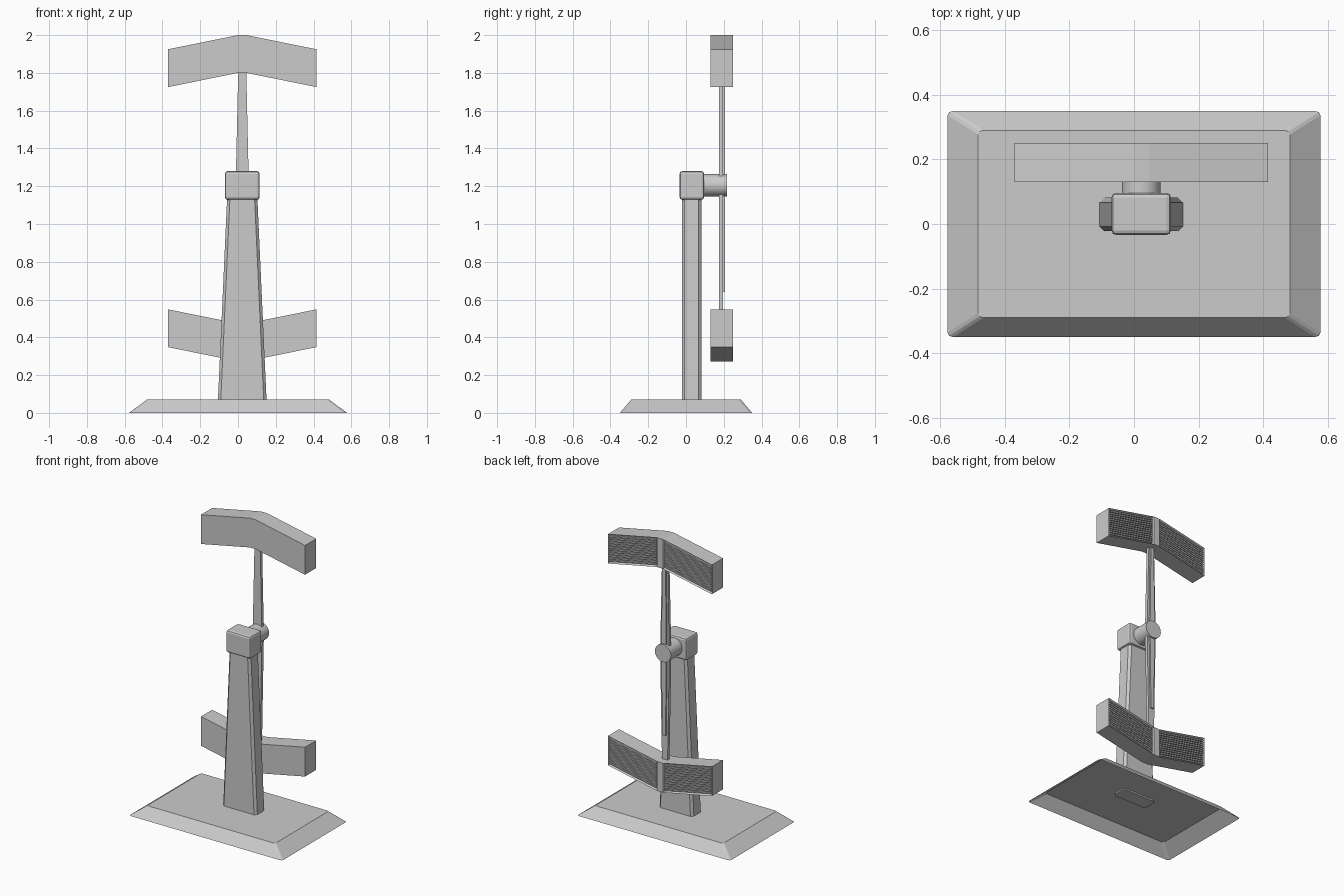
import bpy, bmesh, math
from mathutils import Vector

if "Cube" in bpy.data.objects:
    bpy.data.objects.remove(bpy.data.objects["Cube"])

CX = 0.0225       # centre line of the upright parts
ZC = 1.1365       # mirror height of the two pads


def finish(bm, name):
    bmesh.ops.recalc_face_normals(bm, faces=bm.faces[:])
    me = bpy.data.meshes.new(name)
    bm.to_mesh(me)
    bm.free()
    ob = bpy.data.objects.new(name, me)
    bpy.context.collection.objects.link(ob)
    return ob


def add_taper(bm, c0, h0, z0, c1, h1, z1):
    """Box whose lower and upper rectangles may differ (centre, half size, height)."""
    rings = []
    for c, h, z in ((c0, h0, z0), (c1, h1, z1)):
        rings.append([bm.verts.new((c[0] + sx * h[0], c[1] + sy * h[1], z))
                      for sx, sy in ((-1, -1), (1, -1), (1, 1), (-1, 1))])
    lo, hi = rings
    bottom = bm.faces.new(lo[::-1])
    bm.faces.new(hi)
    for i in range(4):
        j = (i + 1) % 4
        bm.faces.new((lo[i], lo[j], hi[j], hi[i]))
    return bottom


def bevel(bm, width, only_upright=False, segments=1):
    edges = [e for e in bm.edges if not e.is_boundary and
             (not only_upright or abs(e.verts[0].co.z - e.verts[1].co.z) > 0.01)]
    bmesh.ops.bevel(bm, geom=edges, offset=width, segments=segments,
                    profile=0.5, affect='EDGES')


# Base: sloped tray, hollow underneath
bm = bmesh.new()
under = add_taper(bm, (0, 0), (0.577, 0.35), 0, (0, 0), (0.483, 0.29), 0.07)
bmesh.ops.delete(bm, geom=[under], context='FACES_ONLY')
bevel(bm, 0.012, only_upright=True, segments=2)
base = finish(bm, "base")
# outward normals on the open shell
if base.data.polygons and max(base.data.polygons, key=lambda p: p.area).normal.z < 0:
    base.data.flip_normals()

# Tapered column with chamfered corners
bm = bmesh.new()
add_taper(bm, (CX, 0.03), (0.129, 0.052), 0.06, (CX, 0.03), (0.08, 0.052), 1.14)
bevel(bm, 0.015, only_upright=True)
finish(bm, "column")

# Head block on the column
bm = bmesh.new()
add_taper(bm, (CX, 0.031), (0.092, 0.065), 1.128, (CX, 0.031), (0.092, 0.065), 1.28)
bevel(bm, 0.014, segments=2)
finish(bm, "head_block")

# Pivot cylinder pointing backwards
bpy.ops.mesh.primitive_cylinder_add(vertices=48, radius=0.06, depth=0.132,
                                    location=(CX, 0.151, 1.205),
                                    rotation=(math.pi / 2, 0, 0))
pivot = bpy.context.object
pivot.name = "pivot"
bpy.ops.object.shade_smooth_by_angle()


# Arm halves: broad blade at the front, narrow rib on its back
def arm(name, y0, y1, half_root, half_tip, z_root, z_tip):
    bm = bmesh.new()
    c = (CX, (y0 + y1) / 2)
    d = (y1 - y0) / 2
    add_taper(bm, c, (half_root, d), z_root, c, (half_tip, d), z_tip)
    finish(bm, name)


arm("upper_arm", 0.176, 0.197, 0.035, 0.021, 1.20, 1.82)
arm("lower_arm", 0.176, 0.197, 0.035, 0.021, 1.20, 0.46)
arm("upper_rib", 0.195, 0.207, 0.019, 0.012, 1.20, 1.82)
arm("lower_rib", 0.195, 0.207, 0.019, 0.012, 1.20, 0.64)


# Bent pads with a recessed, ribbed panel on each half of the back
def pad(name, s):
    flip = lambda z: z if s > 0 else 2 * ZC - z
    stations = ((-0.37, 1.925), (0.0, 2.0), (0.045, 2.0), (0.415, 1.925))
    H = 0.2
    bm = bmesh.new()
    rings = [[bm.verts.new((x, y, flip(z))) for y, z in
              ((0.13, zt - H), (0.25, zt - H), (0.25, zt), (0.13, zt))]
             for x, zt in stations]
    backs = []
    for a, b in zip(rings, rings[1:]):
        for i in range(4):
            j = (i + 1) % 4
            f = bm.faces.new((a[i], a[j], b[j], b[i]))
            if i == 1:
                backs.append(f)
    bm.faces.new(rings[0])
    bm.faces.new(rings[-1])
    bmesh.ops.recalc_face_normals(bm, faces=bm.faces[:])
    bmesh.ops.inset_individual(bm, faces=[backs[0], backs[2]],
                               thickness=0.01, depth=-0.015)
    finish(bm, name)

    # Slats following the slope of each half
    bm = bmesh.new()
    n = 12
    pitch = (H - 0.02) / n
    for (xa, za), (xb, zb) in (stations[:2], stations[2:]):
        slope = (zb - za) / (xb - xa)
        for k in range(n):
            mid = -H + 0.01 + (k + 0.5) * pitch
            ends = []
            for x in (xa + 0.009, xb - 0.009):
                z = za + slope * (x - xa) + mid
                ends.append([bm.verts.new((x, y, flip(z + dz))) for y, dz in
                             ((0.234, -0.0045), (0.247, -0.0045),
                              (0.247, 0.0045), (0.234, 0.0045))])
            a, b = ends
            bm.faces.new(a)
            bm.faces.new(b)
            for i in range(4):
                j = (i + 1) % 4
                bm.faces.new((a[i], a[j], b[j], b[i]))
    finish(bm, name + "_slats")


pad("upper_pad", 1)
pad("lower_pad", -1)
